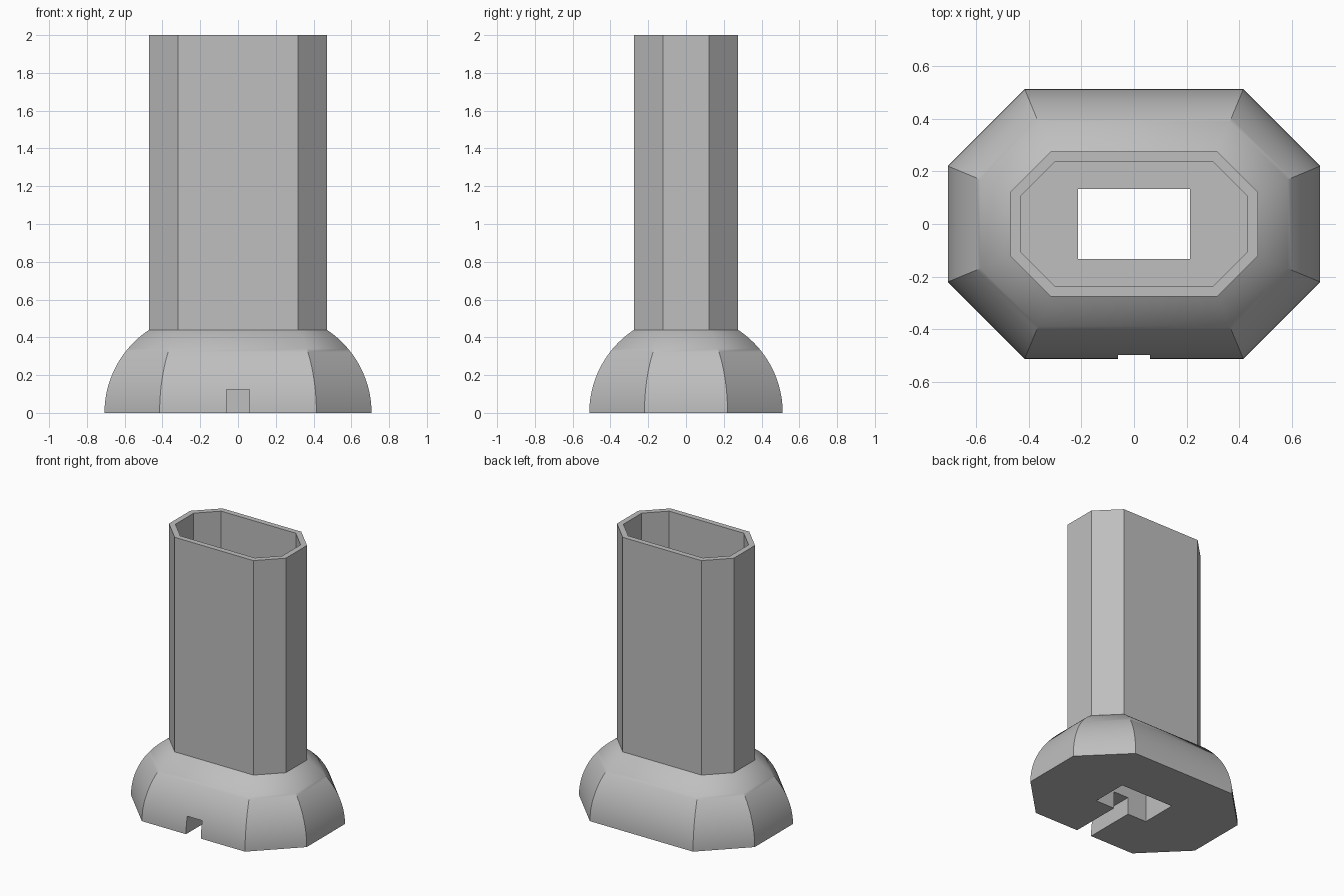
import bpy
import bmesh
from math import sin, cos, asin, tan, pi, radians

if "Cube" in bpy.data.objects:
    bpy.data.objects.remove(bpy.data.objects["Cube"], do_unlink=True)

HALF_X, HALF_Y, CHAMFER = 0.707, 0.512, 0.292
BASE_H, TOP, INSET, WALL = 0.44, 2.0, 0.237, 0.04
STEPS = 24

grey = bpy.data.materials.new("plain grey")
grey.use_nodes = True
colour = (0.52, 0.52, 0.52, 1)
grey.diffuse_color = colour
grey.node_tree.nodes["Principled BSDF"].inputs["Base Color"].default_value = colour


def octagon(inset, z):
    """Chamfered rectangle, offset inwards by an even distance."""
    x, y = HALF_X - inset, HALF_Y - inset
    c = CHAMFER - inset * (2 - 2 * tan(pi / 8)) / 2
    return [(x, c - y, z), (x, y - c, z), (x - c, y, z), (c - x, y, z),
            (-x, y - c, z), (-x, c - y, z), (c - x, -y, z), (x - c, -y, z)]


def loft(name, rings, capped):
    bm = bmesh.new()
    loops = [[bm.verts.new(p) for p in ring] for ring in rings]
    for low, high in zip(loops, loops[1:]):
        for i in range(len(low)):
            j = (i + 1) % len(low)
            bm.faces.new((low[i], low[j], high[j], high[i]))
    if capped:
        bm.faces.new(loops[0][::-1])
        bm.faces.new(loops[-1])
    mesh = bpy.data.meshes.new(name)
    bm.to_mesh(mesh)
    bm.free()
    mesh.materials.append(grey)
    obj = bpy.data.objects.new(name, mesh)
    bpy.context.collection.objects.link(obj)
    return obj


def select_only(obj):
    bpy.ops.object.select_all(action='DESELECT')
    obj.select_set(True)
    bpy.context.view_layer.objects.active = obj


def cut_box(target, low, high):
    """Cut a box, given by two opposite corners, out of the target."""
    size = [b - a for a, b in zip(low, high)]
    centre = [(a + b) / 2 for a, b in zip(low, high)]
    bpy.ops.mesh.primitive_cube_add(size=1, location=centre)
    cutter = bpy.context.object
    cutter.scale = size
    cutter.hide_render = True
    cutter.data.materials.append(grey)
    mod = target.modifiers.new("cut", 'BOOLEAN')
    mod.operation, mod.solver, mod.object = 'DIFFERENCE', 'EXACT', cutter
    select_only(target)
    bpy.ops.object.modifier_apply(modifier=mod.name)
    bpy.data.objects.remove(cutter, do_unlink=True)


# Domed base: an octagon drawn in along a circular arc
radius = (BASE_H ** 2 + INSET ** 2) / (2 * INSET)
sweep = asin(BASE_H / radius)
angles = [sweep * i / STEPS for i in range(STEPS + 1)]
base = loft("domed_base", [octagon(radius * (1 - cos(a)), radius * sin(a))
                           for a in angles], True)

# Central opening and the cable channel to the front
cut_box(base, (-0.213, -0.133, -0.1), (0.213, 0.133, 0.6))
cut_box(base, (-0.06, -0.7, -0.1), (0.06, 0.0, 0.125))
select_only(base)
bpy.ops.object.shade_smooth_by_angle(angle=radians(34))

# Hollow upright, standing on the base
loft("hollow_upright", [octagon(INSET, BASE_H), octagon(INSET, TOP),
                        octagon(INSET + WALL, TOP),
                        octagon(INSET + WALL, BASE_H)], False)
